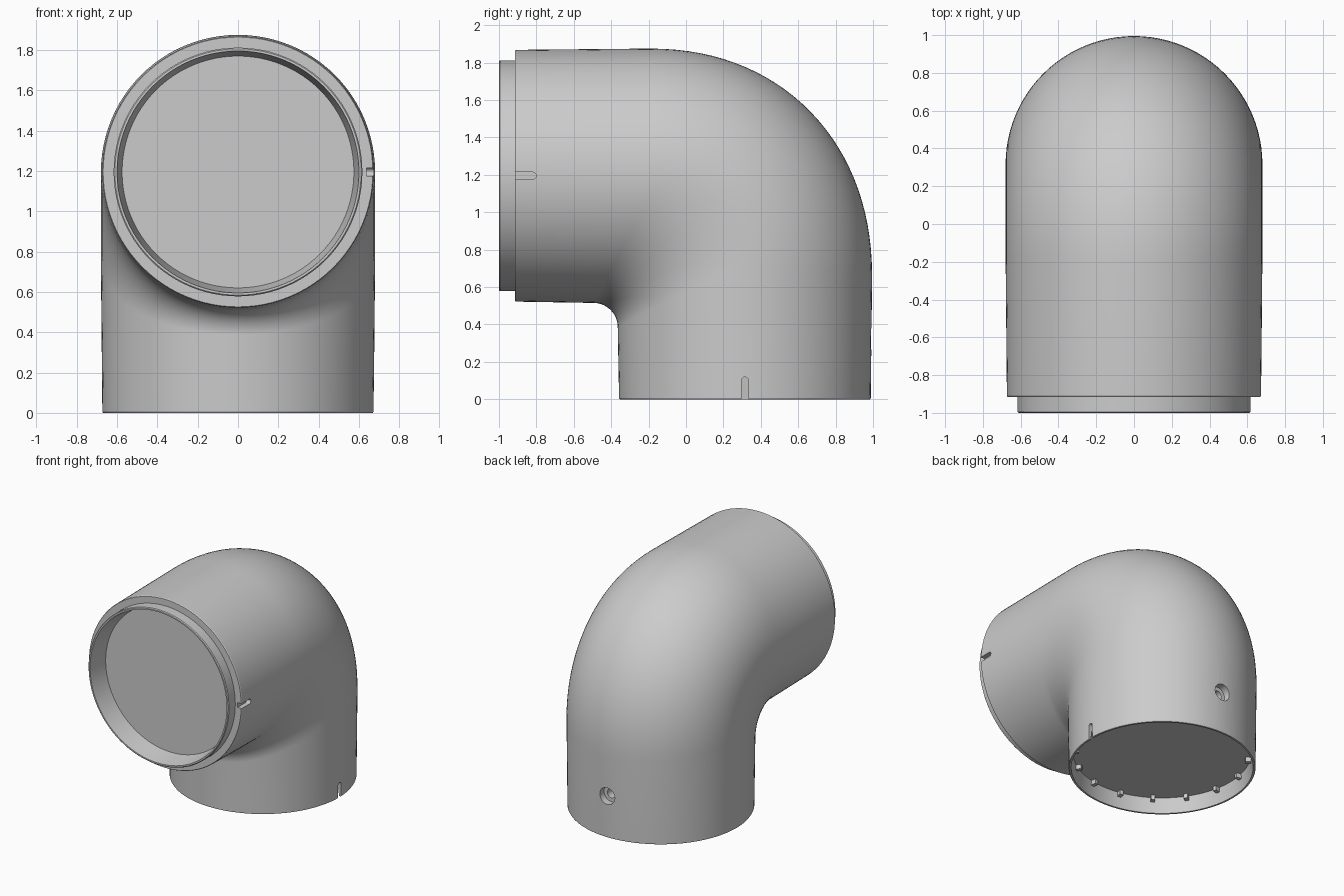
import bpy, bmesh
from math import sin, cos, pi
from mathutils import Matrix, Vector

if "Cube" in bpy.data.objects:
    bpy.data.objects.remove(bpy.data.objects["Cube"])

SEG = 96
CY, CZ = 0.315, 1.195      # axis of the vertical leg (y) and horizontal leg (z)
R = 0.68


def make_object(name, bm):
    bmesh.ops.recalc_face_normals(bm, faces=bm.faces)
    me = bpy.data.meshes.new(name)
    bm.to_mesh(me)
    bm.free()
    ob = bpy.data.objects.new(name, me)
    bpy.context.collection.objects.link(ob)
    return ob


# A section is (outer, side, inner) points in the yz plane plus a half width
def vertical(z, r):
    return (CY + r, z), (CY, z), (CY - r, z), r


def horizontal(y, r):
    return (y, CZ + r), (y, CZ), (y, CZ - r), r


def bend(t):
    e = 2 / 2.15
    c, s = max(cos(t), 0), max(sin(t), 0)
    return ((-0.2 + 1.195 * c ** e, 0.65 + 1.225 * s ** e),
            (-0.155 + 0.47 * c, 0.725 + 0.47 * s),
            (-0.495 + 0.13 * c, 0.385 + 0.13 * s), R)


# Elbow body: socket recess, vertical leg, bend, horizontal leg, spigot recess
N = 30
sections = [vertical(0.12, 0.60), vertical(0.12, 0.64), vertical(0, 0.655),
            vertical(0, 0.669), vertical(0.006, 0.673)]
sections += [bend(pi / 2 * i / N) for i in range(N + 1)]
sections += [horizontal(-0.909, 0.673), horizontal(-0.915, 0.669),
             horizontal(-0.915, 0.617), horizontal(-0.994, 0.617),
             horizontal(-1, 0.611), horizontal(-1, 0.60),
             horizontal(-0.84, 0.575)]
bm = bmesh.new()
rings = []
for outer, side, inner, w in sections:
    o, s, i = Vector(outer), Vector(side), Vector(inner)
    ring = []
    for k in range(SEG):
        a = 2 * pi * k / SEG
        c = cos(a)
        p = s + (o - s) * c if c >= 0 else s - (i - s) * c
        ring.append(bm.verts.new((w * sin(a), p.x, p.y)))
    rings.append(ring)
for a, b in zip(rings, rings[1:]):
    for k in range(SEG):
        j = (k + 1) % SEG
        bm.faces.new((a[k], a[j], b[j], b[k]))
bm.faces.new(rings[0])
bm.faces.new(rings[-1])
body = make_object("elbow_pipe", bm)


def cut(cutter):
    cutter.hide_render = True
    mod = body.modifiers.new("cut", 'BOOLEAN')
    mod.operation, mod.solver, mod.object = 'DIFFERENCE', 'EXACT', cutter
    bpy.context.view_layer.objects.active = body
    bpy.ops.object.modifier_apply(modifier=mod.name)
    bpy.data.objects.remove(cutter)


# Round-ended alignment slot on the +x side; (dy, dz) points to the rounded end
def slot_cutter(y, z, dy, dz, tail, r=0.019):
    bm = bmesh.new()
    local = [(r * cos(pi * k / 10), r * sin(pi * k / 10)) for k in range(11)]
    local += [(-r, -tail), (r, -tail)]
    face = bm.faces.new([bm.verts.new((0.638, y + u * dz + v * dy, z + v * dz + u * dy))
                         for u, v in local])
    ext = bmesh.ops.extrude_face_region(bm, geom=[face])
    bmesh.ops.translate(bm, vec=(0.15, 0, 0),
                        verts=[g for g in ext["geom"] if isinstance(g, bmesh.types.BMVert)])
    return make_object("slot_cutter", bm)


cut(slot_cutter(CY, 0.1, 0, 1, 0.15))
cut(slot_cutter(-0.82, CZ, 1, 0, 0.13))


# Countersunk screw hole at the back
def hole_cutter(r1, r2, y0, y1):
    bm = bmesh.new()
    bmesh.ops.create_cone(bm, cap_ends=True, segments=32, radius1=r1, radius2=r2, depth=y1 - y0,
                          matrix=Matrix.Translation((0, (y0 + y1) / 2, 0.33))
                          @ Matrix.Rotation(-pi / 2, 4, 'X'))
    return make_object("hole_cutter", bm)


cut(hole_cutter(0.066, 0.066, 0.935, 1.1))
cut(hole_cutter(0.036, 0.036, 0.87, 0.95))

body.select_set(True)
bpy.context.view_layer.objects.active = body
bpy.ops.object.shade_smooth_by_angle(angle=0.5)

# Small stop ribs around the inside of the socket
bm = bmesh.new()
for k in range(16):
    a = 2 * pi * (k + 0.5) / 16
    m = (Matrix.Translation((0, CY, 0.105)) @ Matrix.Rotation(a, 4, 'Z')
         @ Matrix.Translation((0.625, 0, 0)) @ Matrix.Diagonal((0.045, 0.03, 0.04, 1)))
    bmesh.ops.create_cube(bm, size=1, matrix=m)
make_object("socket_ribs", bm)
